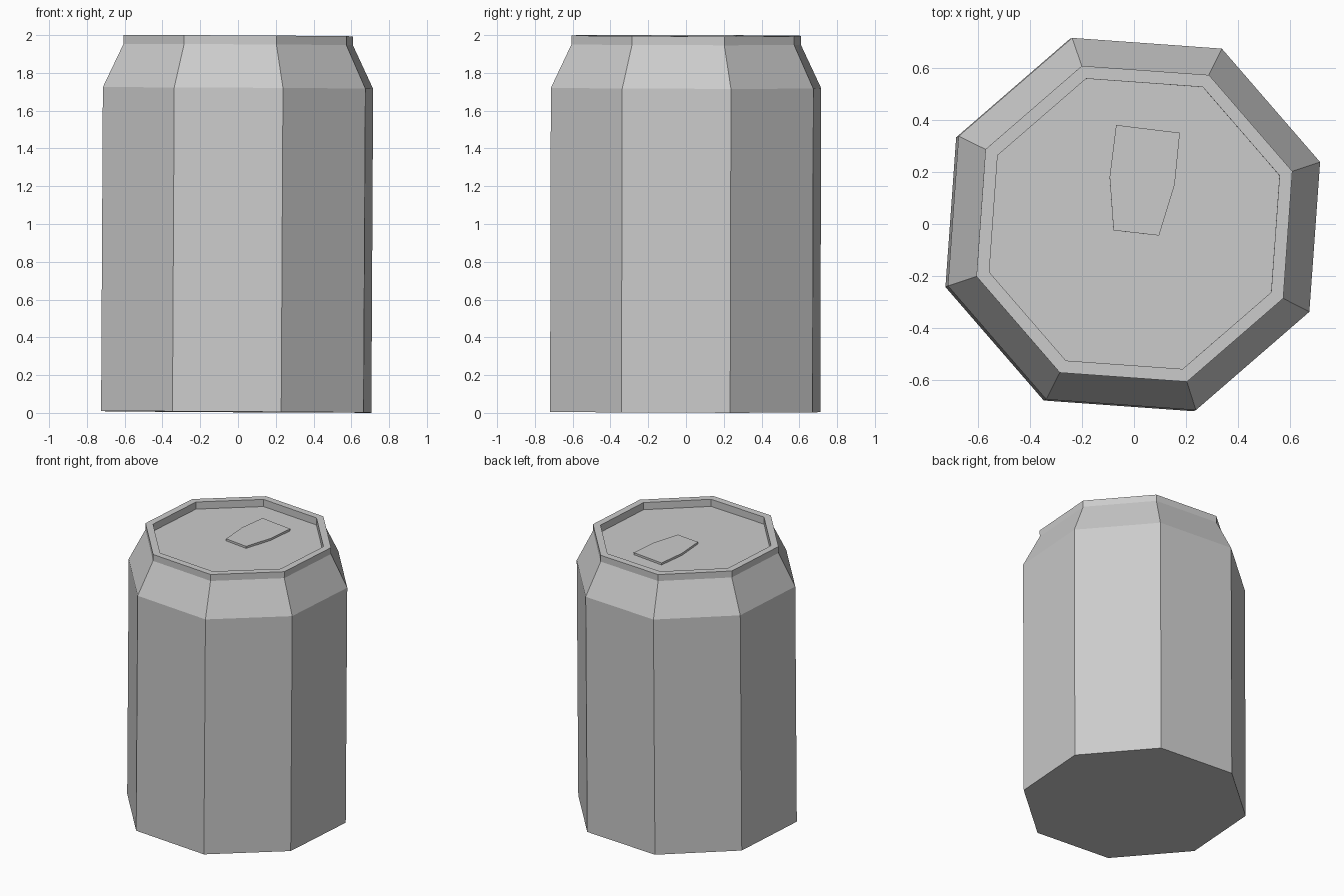
import bpy, bmesh, math
from mathutils import Matrix, Vector

if "Cube" in bpy.data.objects:
    bpy.data.objects.remove(bpy.data.objects["Cube"])

SIDES, PHASE = 8, math.radians(18.4)
# the whole model leans very slightly
pivot = Vector((0, 0, 1.72))
LEAN = (Matrix.Translation(pivot) @ Matrix.Rotation(0.0055, 4, 'Y')
        @ Matrix.Rotation(-0.0025, 4, 'X') @ Matrix.Translation(-pivot))


def finish(bm, name):
    bm.transform(LEAN)
    bmesh.ops.recalc_face_normals(bm, faces=bm.faces)
    mesh = bpy.data.meshes.new(name)
    bm.to_mesh(mesh)
    bm.free()
    obj = bpy.data.objects.new(name, mesh)
    bpy.context.collection.objects.link(obj)


def lathe(name, profile):
    """Capped faceted solid from (radius, z) points."""
    bm = bmesh.new()
    rings = []
    for r, z in profile:
        angles = [PHASE + i * math.tau / SIDES for i in range(SIDES)]
        rings.append([bm.verts.new((r * math.cos(a), r * math.sin(a), z)) for a in angles])
    for lo, hi in zip(rings, rings[1:]):
        for i in range(SIDES):
            j = (i + 1) % SIDES
            bm.faces.new((lo[i], lo[j], hi[j], hi[i]))
    bm.faces.new(rings[0])
    bm.faces.new(rings[-1])
    finish(bm, name)


def plate(name, outline, z0, z1):
    bm = bmesh.new()
    face = bm.faces.new([bm.verts.new((x, y, z0)) for x, y in outline])
    ext = bmesh.ops.extrude_face_region(bm, geom=[face], use_keep_orig=True)
    top = [v for v in ext['geom'] if isinstance(v, bmesh.types.BMVert)]
    bmesh.ops.translate(bm, verts=top, vec=(0, 0, z1 - z0))
    finish(bm, name)


# body with sloped shoulder, raised rim and recessed lid
lathe("can_body", [(0.754, 0.005), (0.754, 1.72), (0.64, 1.95),
                   (0.64, 1.997), (0.588, 1.997), (0.588, 1.945)])

# pull tab resting on the lid
plate("pull_tab", [(-0.07, 0.38), (-0.095, 0.18), (-0.08, -0.025),
                   (0.095, -0.045), (0.155, 0.15), (0.175, 0.35)], 1.945, 1.96)
